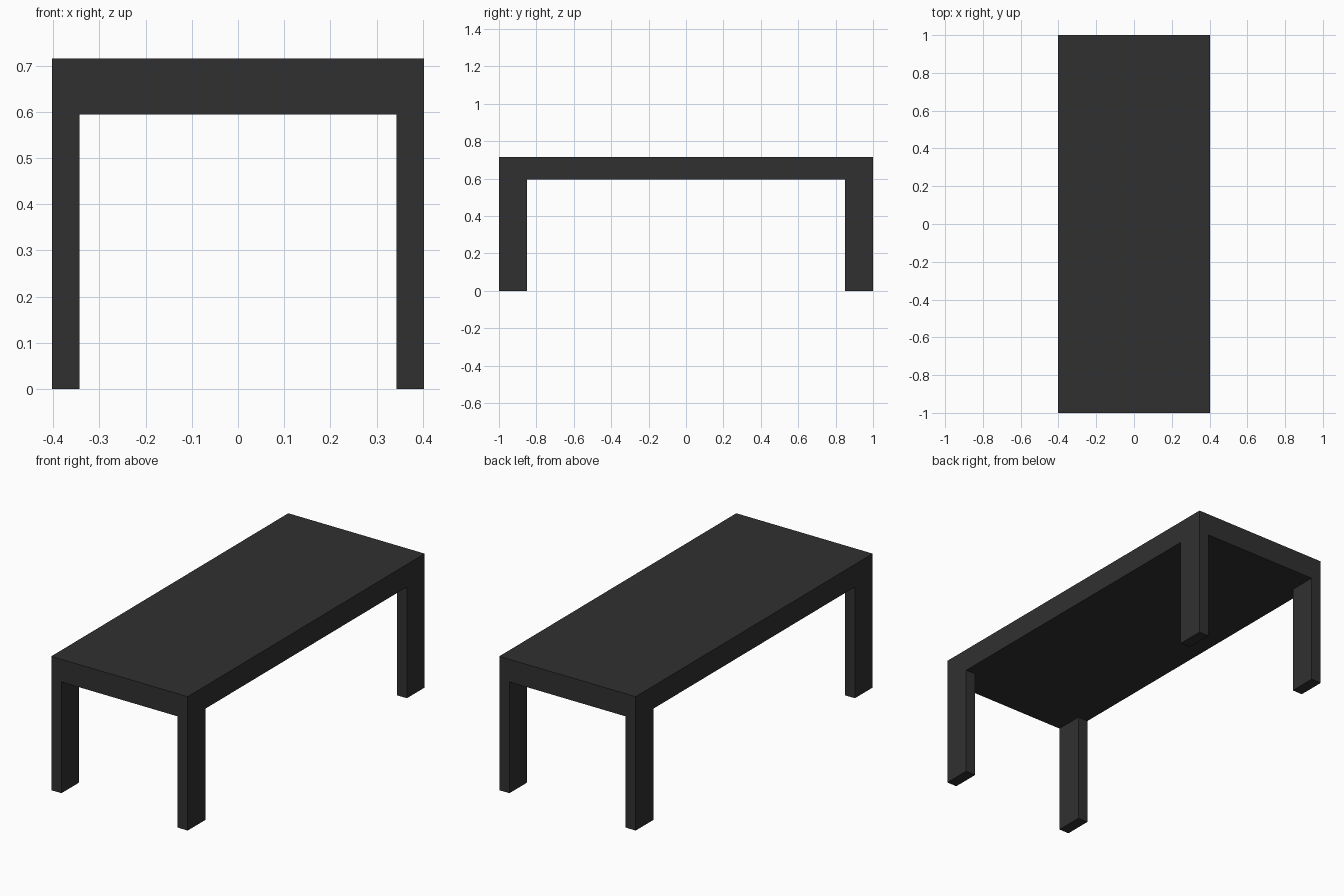
import bpy
import bmesh
from mathutils import Vector

if "Cube" in bpy.data.objects:
    bpy.data.objects.remove(bpy.data.objects["Cube"])

# Overall dimensions
HALF_X, HALF_Y, HEIGHT = 0.403, 1.0, 0.715
SLAB_BOTTOM = 0.594
LEG_X, LEG_Y = 0.06, 0.15

black = bpy.data.materials.new("matte_black")
black.diffuse_color = (0.03, 0.03, 0.03, 1.0)
black.use_nodes = True
black.node_tree.nodes["Principled BSDF"].inputs["Base Color"].default_value = black.diffuse_color

# Outline coordinates shared by top and legs
xs = [-HALF_X, -HALF_X + LEG_X, HALF_X - LEG_X, HALF_X]
ys = [-HALF_Y, -HALF_Y + LEG_Y, HALF_Y - LEG_Y, HALF_Y]


def finish(name, bm):
    bmesh.ops.recalc_face_normals(bm, faces=bm.faces)
    mesh = bpy.data.meshes.new(name)
    bm.to_mesh(mesh)
    bm.free()
    mesh.materials.append(black)
    obj = bpy.data.objects.new(name, mesh)
    bpy.context.collection.objects.link(obj)
    return obj


# Table: thick top whose corner cells are extruded down into flush legs
bm = bmesh.new()
grid = [[bm.verts.new((x, y, SLAB_BOTTOM)) for y in ys] for x in xs]
cells = {}
for i in range(3):
    for j in range(3):
        cells[i, j] = bm.faces.new((grid[i][j], grid[i][j + 1],
                                    grid[i + 1][j + 1], grid[i + 1][j]))


def extrude(faces, dz, keep):
    result = bmesh.ops.extrude_face_region(bm, geom=faces, use_keep_orig=keep)
    verts = [g for g in result["geom"] if isinstance(g, bmesh.types.BMVert)]
    bmesh.ops.translate(bm, verts=verts, vec=Vector((0, 0, dz)))


# Slab upward, keeping the underside
extrude(list(cells.values()), HEIGHT - SLAB_BOTTOM, True)

# Legs downward from the four underside corners
corners = [f for f in bm.faces
           if all(abs(v.co.z - SLAB_BOTTOM) < 1e-5 for v in f.verts)
           and abs(f.calc_center_median().x) > HALF_X - LEG_X
           and abs(f.calc_center_median().y) > HALF_Y - LEG_Y]
for face in corners:
    extrude([face], -SLAB_BOTTOM, False)

# Merge coplanar faces into clean flat panels
bmesh.ops.dissolve_limit(bm, angle_limit=0.01, verts=bm.verts, edges=bm.edges)
finish("table", bm)
